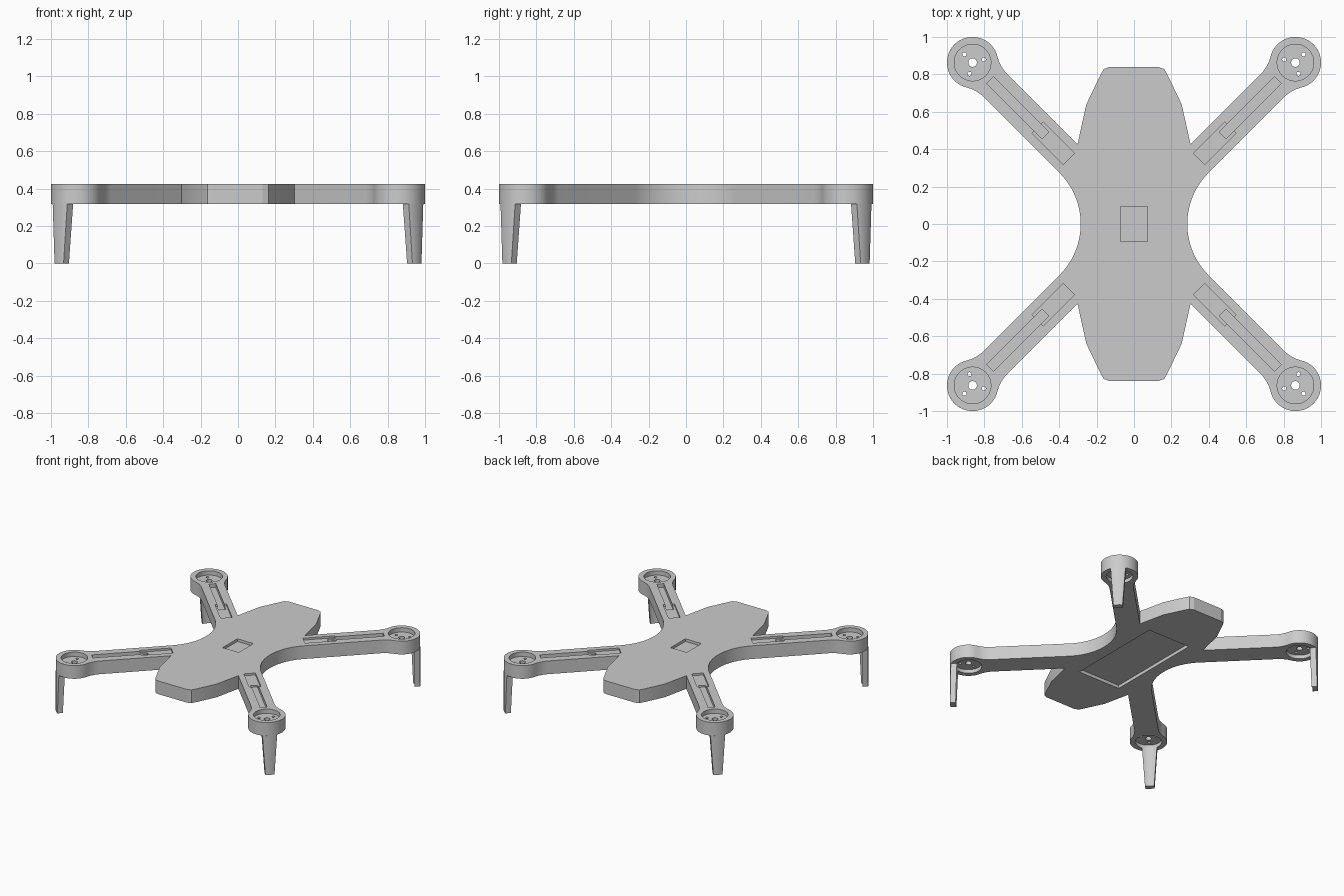
import bpy, bmesh
from math import sin, cos, pi, atan2, hypot, sqrt, radians

if "Cube" in bpy.data.objects:
    bpy.data.objects.remove(bpy.data.objects["Cube"])

BOTTOM, TOP = 0.318, 0.425
POD, POD_R, RECESS_R = 0.863, 0.137, 0.098
ARM_HALF, FILLET = 0.088, 0.2
CORNERS = [(1, 1), (-1, 1), (-1, -1), (1, -1)]

grey = bpy.data.materials.new("frame grey")
grey.use_nodes = True
grey.diffuse_color = (0.6, 0.6, 0.6, 1)
grey.node_tree.nodes["Principled BSDF"].inputs["Base Color"].default_value = (0.6, 0.6, 0.6, 1)


def make_object(name, bm):
    bmesh.ops.recalc_face_normals(bm, faces=bm.faces)
    mesh = bpy.data.meshes.new(name)
    bm.to_mesh(mesh)
    bm.free()
    mesh.materials.append(grey)
    ob = bpy.data.objects.new(name, mesh)
    bpy.context.collection.objects.link(ob)
    return ob


def loft(bm, low, high):
    """Closed solid between two matching rings of 3D points."""
    a = [bm.verts.new(p) for p in low]
    b = [bm.verts.new(p) for p in high]
    bm.faces.new(a)
    bm.faces.new(b)
    for i in range(len(a)):
        j = (i + 1) % len(a)
        bm.faces.new((a[i], a[j], b[j], b[i]))


def prism(bm, pts, z0, z1):
    loft(bm, [(x, y, z0) for x, y in pts], [(x, y, z1) for x, y in pts])


def arc(cx, cy, r, a0, a1, n):
    return [(cx + r * cos(a0 + (a1 - a0) * i / n), cy + r * sin(a0 + (a1 - a0) * i / n))
            for i in range(n + 1)]


def circle(r, n, cx=0, cy=0):
    return arc(cx, cy, r, 0, 2 * pi, n)[:-1]


def rect(x0, x1, y0, y1):
    return [(x0, y0), (x1, y0), (x1, y1), (x0, y1)]


def on_arm(pts, sx, sy, origin=POD):
    """Place points given along and across the arm into one corner."""
    k = sqrt(0.5)
    return [(sx * (origin + (u - v) * k), sy * (origin + (u + v) * k)) for u, v in pts]


# Outline of one quadrant: waist curve, arm, motor pod, body end
r = 0.386
waist = arc(0.285 + r, 0, r, pi, pi * 0.75, 14)
side = ARM_HALF + FILLET
back = sqrt((POD_R + FILLET) ** 2 - side ** 2)
ang = atan2(side, -back)
half_pod = arc(0, 0, POD_R, 0, ang, 16)
half_pod += arc(-back, side, FILLET, ang - pi, -pi / 2, 7)[1:]
pod = [(u, -v) for u, v in reversed(half_pod[1:])] + half_pod
body_end = [(0.302, 0.427), (0.255, 0.64), (0.178, 0.8), (0.162, 0.828), (0.13, 0.84)]
quarter = waist + on_arm(pod, 1, 1) + body_end
half = quarter + [(-x, y) for x, y in reversed(quarter[1:])]
outline = half + [(x, -y) for x, y in reversed(half[1:-1])]

bm = bmesh.new()
prism(bm, outline, BOTTOM, TOP)
frame = make_object("frame", bm)

# First cut: pockets in body, pods and arm roots
shallow = bmesh.new()
prism(shallow, rect(-0.072, 0.072, -0.094, 0.094), TOP - 0.022, TOP + 0.1)
prism(shallow, rect(-0.188, 0.188, -0.4, 0.4), BOTTOM - 0.1, BOTTOM + 0.026)
# Second cut: cable channels, shaft holes and screw holes
deep = bmesh.new()
for sx, sy in CORNERS:
    recess = on_arm(circle(RECESS_R, 40), sx, sy)
    prism(shallow, recess, TOP - 0.035, TOP + 0.1)
    prism(shallow, recess, BOTTOM - 0.1, BOTTOM + 0.03)
    prism(shallow, on_arm(rect(0.492, 0.728, -0.043, 0.043), sx, sy, 0), TOP - 0.016, TOP + 0.1)
    prism(deep, on_arm(rect(0.67, 1.088, -0.026, 0.026), sx, sy, 0), TOP - 0.03, TOP + 0.1)
    prism(deep, on_arm(circle(0.023, 20), sx, sy), 0.2, 0.6)
    for a in (0, 120, 240):
        hole = circle(0.011, 12, 0.062 * cos(radians(a)), 0.062 * sin(radians(a)))
        prism(deep, on_arm(hole, sx, sy), 0.2, 0.6)

for name, bm in (("pocket_cutter", shallow), ("channel_cutter", deep)):
    cutter = make_object(name, bm)
    cutter.hide_render = True
    mod = frame.modifiers.new(name, 'BOOLEAN')
    mod.operation = 'DIFFERENCE'
    mod.solver = 'EXACT'
    mod.object = cutter
    bpy.context.view_layer.objects.active = frame
    bpy.ops.object.modifier_apply(modifier=mod.name)
    bpy.data.objects.remove(cutter)


# Landing legs: tapered slices of the pod wall
def leg_section(half_width):
    outer = [half_width * (i / 4 - 1) for i in range(9)]
    return ([(sqrt(POD_R ** 2 - v * v), v) for v in outer]
            + [(sqrt(RECESS_R ** 2 - v * v), v) for v in reversed(outer)])


parts = [frame]
for sx, sy in CORNERS:
    bm = bmesh.new()
    foot = on_arm(leg_section(0.034), sx, sy)
    root = on_arm(leg_section(0.055), sx, sy)
    loft(bm, [(x, y, 0) for x, y in foot], [(x, y, BOTTOM) for x, y in root])
    name = ("back" if sy > 0 else "front") + ("_left" if sx > 0 else "_right") + "_leg"
    parts.append(make_object(name, bm))

bpy.ops.object.select_all(action='DESELECT')
for ob in parts:
    ob.select_set(True)
bpy.context.view_layer.objects.active = frame
bpy.ops.object.shade_smooth_by_angle(angle=radians(20))
